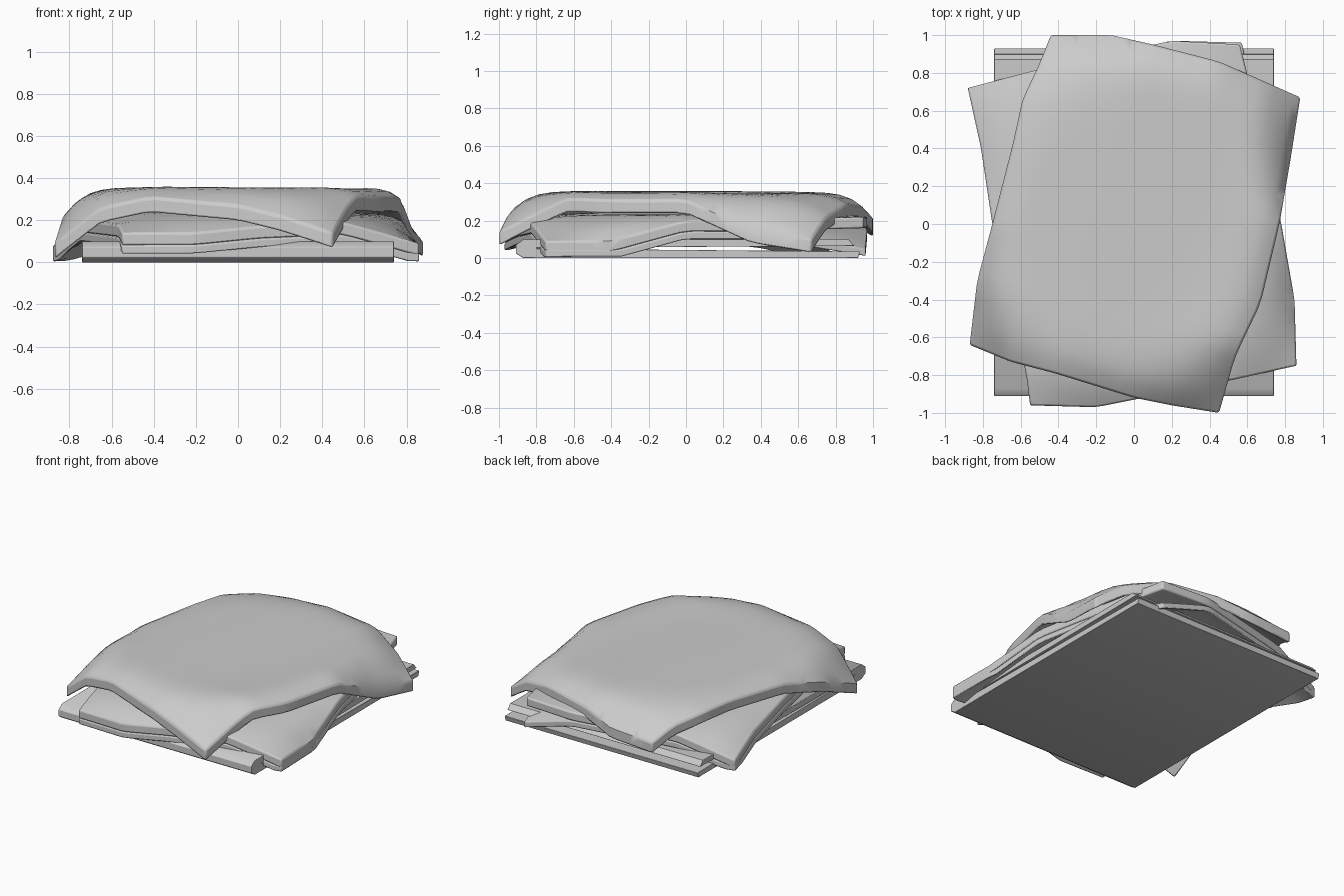
import bpy, bmesh, math
from mathutils import Vector

if "Cube" in bpy.data.objects:
    bpy.data.objects.remove(bpy.data.objects["Cube"])

SEGMENTS = 26

# One plain grey fabric
fabric = bpy.data.materials.new("grey fabric")
fabric.use_nodes = True
grey = (0.6, 0.6, 0.6, 1)
fabric.diffuse_color = grey
fabric.node_tree.nodes["Principled BSDF"].inputs["Base Color"].default_value = grey


def finish(name, bm, bevel):
    """Turn a bmesh into a softly shaded fabric object."""
    bmesh.ops.recalc_face_normals(bm, faces=bm.faces)
    mesh = bpy.data.meshes.new(name)
    bm.to_mesh(mesh)
    bm.free()
    mesh.materials.append(fabric)
    obj = bpy.data.objects.new(name, mesh)
    bpy.context.collection.objects.link(obj)
    mod = obj.modifiers.new("soft hem", 'BEVEL')
    mod.width, mod.segments = bevel, 2
    mod.limit_method, mod.angle_limit = 'ANGLE', math.radians(50)
    bpy.ops.object.select_all(action='DESELECT')
    obj.select_set(True)
    bpy.context.view_layer.objects.active = obj
    bpy.ops.object.shade_smooth_by_angle(angle=math.radians(40))
    return obj


def along(path, t):
    """Point at fraction t of a polyline's length."""
    lengths = [(b - a).length for a, b in zip(path, path[1:])]
    target = t * sum(lengths)
    for a, b, size in zip(path, path[1:], lengths):
        if target <= size:
            return a.lerp(b, target / size)
        target -= size
    return path[-1].copy()


def draped_sheet(name, corners, front, right, back, left, crown, thickness):
    """Cloth stretched between four wavy hems and lifted to a flat crown."""
    fl, fr, br, bl = (Vector(c) for c in corners)

    def hem(start, middle, end):
        return [start] + [Vector(p) for p in middle] + [end]

    front, back = hem(fl, front, fr), hem(bl, back, br)
    left, right = hem(fl, left, bl), hem(fr, right, br)
    bm = bmesh.new()
    bmesh.ops.create_grid(bm, x_segments=SEGMENTS, y_segments=SEGMENTS, size=0.5)
    for vert in bm.verts:
        u = min(max(vert.co.x + 0.5, 0), 1)
        v = min(max(vert.co.y + 0.5, 0), 1)
        p = along(front, u).lerp(along(back, u), v)
        p += along(left, v).lerp(along(right, v), u)
        p -= fl.lerp(fr, u).lerp(bl.lerp(br, u), v)
        inside = 16 * u * v * (1 - u) * (1 - v)
        lift = 1 - (1 - inside) ** 3
        ripple = 0.008 * math.cos(5 * p.x + 1) * math.cos(2 * p.y)
        p.z += (crown + ripple - p.z) * lift
        p.z = max(p.z, thickness + 0.005)
        vert.co = p
    grown = bmesh.ops.extrude_face_region(bm, geom=bm.faces[:])["geom"]
    lower = [g for g in grown if isinstance(g, bmesh.types.BMVert)]
    bmesh.ops.translate(bm, verts=lower, vec=(0, 0, -thickness))
    return finish(name, bm, thickness * 0.16)


# Bottom cloth: a flat fold, closed at the front and open at the back
fold = [(0.92, 0), (-0.87, 0), (-0.91, 0.025), (-0.91, 0.07), (-0.87, 0.1),
        (0.87, 0.1), (0.9, 0.065), (-0.8, 0.055), (-0.8, 0.05), (0.93, 0.035)]
bm = bmesh.new()
side = bm.faces.new([bm.verts.new((-0.74, y, z)) for y, z in fold])
ext = bmesh.ops.extrude_face_region(bm, geom=[side])["geom"]
bmesh.ops.translate(bm, verts=[g for g in ext if isinstance(g, bmesh.types.BMVert)],
                    vec=(1.48, 0, 0))
finish("bottom_cloth", bm, 0.012)


# Middle cloth: two layers, turned slightly, the lower one sagging at the back
def middle_layer(name, drop, back_corner, crown, thickness):
    def down(points):
        return [(x, y, z - drop) for x, y, z in points]

    draped_sheet(
        name,
        down([(-0.55, -0.96, 0.14), (0.86, -0.75, 0.09)]) + [back_corner]
        + down([(-0.88, 0.72, 0.08)]),
        down([(-0.2, -0.97, 0.14), (0.1, -0.91, 0.17), (0.5, -0.83, 0.19)]),
        down([(0.85, -0.4, 0.09), (0.78, 0, 0.2), (0.7, 0.4, 0.2)]),
        down([(-0.5, 0.82, 0.2), (0.2, 0.97, 0.22)]),
        down([(-0.57, -0.8, 0.18), (-0.75, 0, 0.2), (-0.81, 0.4, 0.15)]),
        crown, thickness)


middle_layer("middle_cloth_lower_layer", 0.06, (0.57, 0.96, 0.05), 0.17, 0.04)
middle_layer("middle_cloth_upper_layer", 0, (0.56, 0.95, 0.22), 0.24, 0.06)

# Top cloth: turned the other way, with corners hanging over the stack
draped_sheet(
    "top_cloth",
    [(-0.87, -0.64, 0.09), (0.45, -1, 0.14), (0.88, 0.67, 0.1), (-0.44, 1, 0.19)],
    [(-0.65, -0.73, 0.26), (-0.42, -0.79, 0.31), (0, -0.92, 0.27), (0.2, -0.96, 0.22)],
    [(0.53, -0.72, 0.28), (0.57, -0.63, 0.32), (0.67, -0.42, 0.31), (0.77, 0, 0.31),
     (0.83, 0.35, 0.15)],
    [(-0.12, 1, 0.21), (0.1, 0.95, 0.27), (0.45, 0.86, 0.29), (0.7, 0.75, 0.22)],
    [(-0.83, -0.3, 0.22), (-0.75, 0, 0.3), (-0.64, 0.43, 0.32), (-0.59, 0.66, 0.31),
     (-0.5, 0.85, 0.27)],
    0.35, 0.075)
